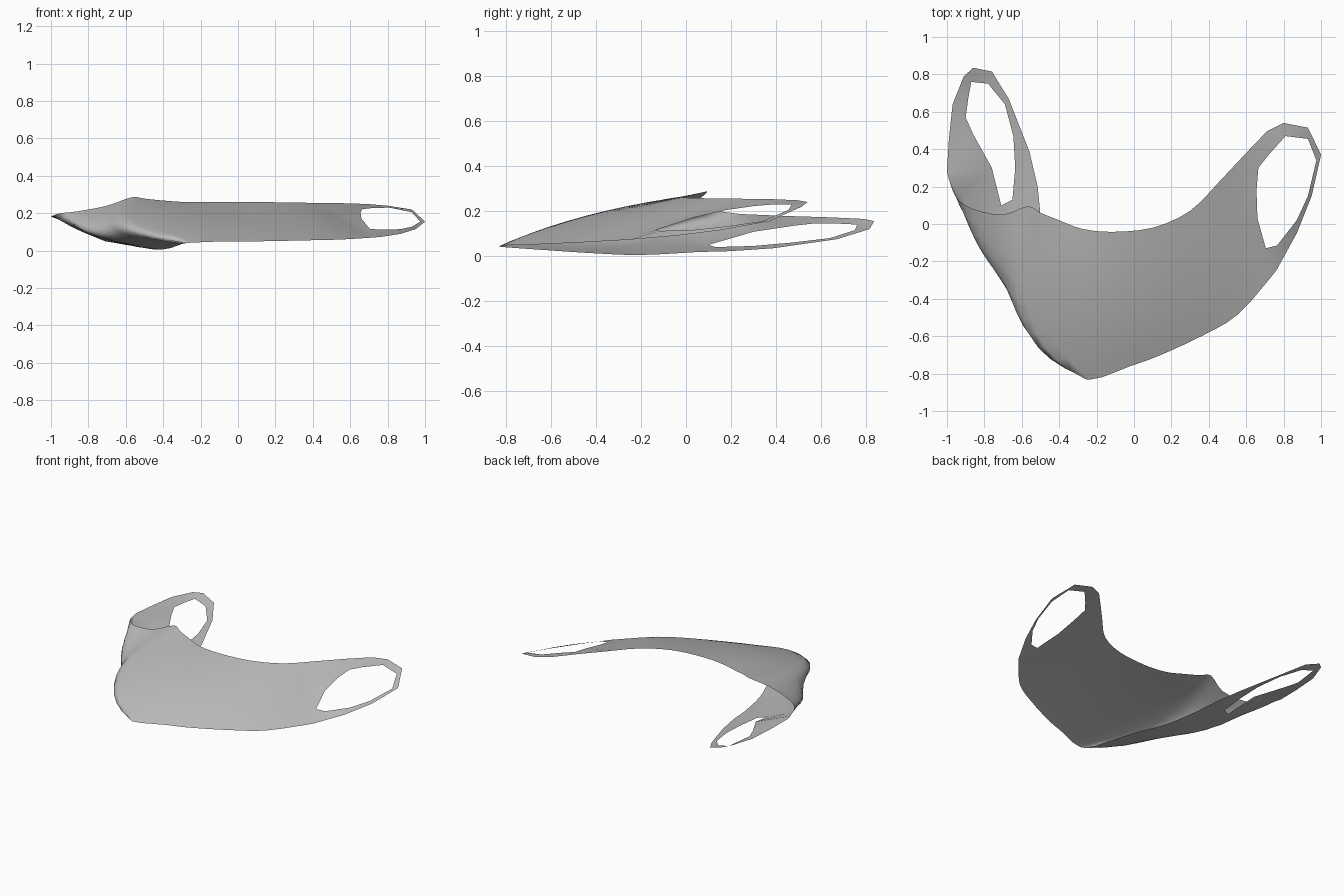
import bpy, bmesh
from mathutils import Vector

cube = bpy.data.objects.get("Cube")
if cube:
    bpy.data.objects.remove(cube)

ACROSS = 10   # segments from upper rim to lower rim
ALONG = 3     # segments between neighbouring ribs

# Ribs of the folded cloth: upper rim, middle, lower rim
left_ribs = [
    ((.45, .22, .255), (.57, .01, .175), (.76, -.25, .073)),
    ((.3, .07, .257), (.44, -.2, .165), (.56, -.48, .06)),
    ((.1, -.02, .26), (.22, -.32, .168), (.36, -.6, .055)),
    ((-.12, -.042, .26), (0, -.4, .17), (.12, -.71, .05)),
    ((-.28, -.025, .26), (-.16, -.42, .178), (-.02, -.76, .05)),
    ((-.4, .02, .268), (-.3, -.43, .182), (-.12, -.8, .048)),
    ((-.5, .06, .278), (-.44, -.46, .172), (-.2, -.825, .045)),
]
right_ribs = [
    ((-.57, .095, .285), (-.6, -.5, .14), (-.28, -.81, .04)),
    ((-.7, .05, .24), (-.68, -.35, .105), (-.33, -.6, .025)),
    ((-.86, .08, .21), (-.77, -.2, .085), (-.37, -.4, .012)),
    ((-.95, .14, .2), (-.78, -.07, .085), (-.44, -.2, .005)),
    ((-.99, .24, .187), (-.76, .02, .072), (-.5, .05, .018)),
]

# Ear loops: outer edge from upper rim to lower rim, and the hole
left_edge = [(.6, .38, .253), (.71, .495, .248), (.8, .54, .24), (.93, .515, .22),
             (1, .37, .155), (.95, .15, .115), (.87, -.05, .09)]
left_hole = [(.81, .47, .23), (.93, .455, .205), (.975, .34, .155), (.93, .15, .128),
             (.87, .02, .115), (.765, -.115, .112), (.705, -.13, .117), (.66, .03, .17),
             (.655, .18, .205), (.665, .3, .222), (.72, .37, .228)]
right_edge = [(-1, .28, .185), (-.99, .45, .178), (-.97, .64, .172), (-.91, .79, .165),
              (-.86, .835, .155), (-.76, .815, .12), (-.67, .67, .075),
              (-.56, .39, .035), (-.515, .2, .022)]
right_hole = [(-.87, .76, .14), (-.78, .75, .115), (-.69, .64, .08), (-.645, .47, .06),
              (-.635, .3, .045), (-.65, .13, .04), (-.71, .1, .05), (-.76, .3, .108),
              (-.86, .48, .135), (-.9, .57, .145), (-.885, .68, .144)]


def spline(a, b, c, d, t):
    """Smooth curve from b to c."""
    return b + .5 * t * (c - a + t * (2 * a - 5 * b + 4 * c - d + t * (3 * (b - c) + d - a)))


def bend(rib, t):
    """Curve through the three points of a rib."""
    a, m, b = rib
    return a * (1 - t) * (1 - 2 * t) + m * 4 * t * (1 - t) + b * t * (2 * t - 1)


# Fill in extra ribs along the cloth
ribs = [[Vector(p) for p in r] for r in left_ribs + right_ribs]
last = len(ribs) - 1
dense = []
for i in range(last):
    near = [ribs[max(0, min(last, i + k))] for k in (-1, 0, 1, 2)]
    for s in range(ALONG):
        dense.append([spline(*[r[j] for r in near], s / ALONG) for j in range(3)])
dense.append(ribs[-1])

# Cloth body
bm = bmesh.new()
rows = [[bm.verts.new(bend(r, k / ACROSS)) for k in range(ACROSS + 1)] for r in dense]
for r, q in zip(rows, rows[1:]):
    for k in range(ACROSS):
        bm.faces.new((r[k], q[k], q[k + 1], r[k + 1]))


def closed_edges(verts):
    result = []
    for a, b in zip(verts, verts[1:] + verts[:1]):
        result.append(bm.edges.get((a, b)) or bm.edges.new((a, b)))
    return result


# Ear loops, joined to the end ribs
for row, edge, hole in ((rows[0], left_edge, left_hole), (rows[-1], right_edge, right_hole)):
    outer = row[::-1] + [bm.verts.new(p) for p in edge]
    inner = [bm.verts.new(p) for p in hole]
    bmesh.ops.triangle_fill(bm, use_beauty=True, use_dissolve=False, normal=(0, 0, 1),
                            edges=closed_edges(outer) + closed_edges(inner))

# Outside of the cloth faces up on the left half
bmesh.ops.recalc_face_normals(bm, faces=bm.faces)
bm.faces.ensure_lookup_table()
if bm.faces[ACROSS * 4].normal.z < 0:
    bmesh.ops.reverse_faces(bm, faces=bm.faces)
for f in bm.faces:
    f.smooth = True

mesh = bpy.data.meshes.new("face_mask")
bm.to_mesh(mesh)
bm.free()
mask = bpy.data.objects.new("face_mask", mesh)
bpy.context.collection.objects.link(mask)

# Grey cloth
cloth = bpy.data.materials.new("grey_cloth")
cloth.use_nodes = True
colour = (.5, .5, .5, 1)
cloth.diffuse_color = colour
cloth.node_tree.nodes["Principled BSDF"].inputs["Base Color"].default_value = colour
mesh.materials.append(cloth)
